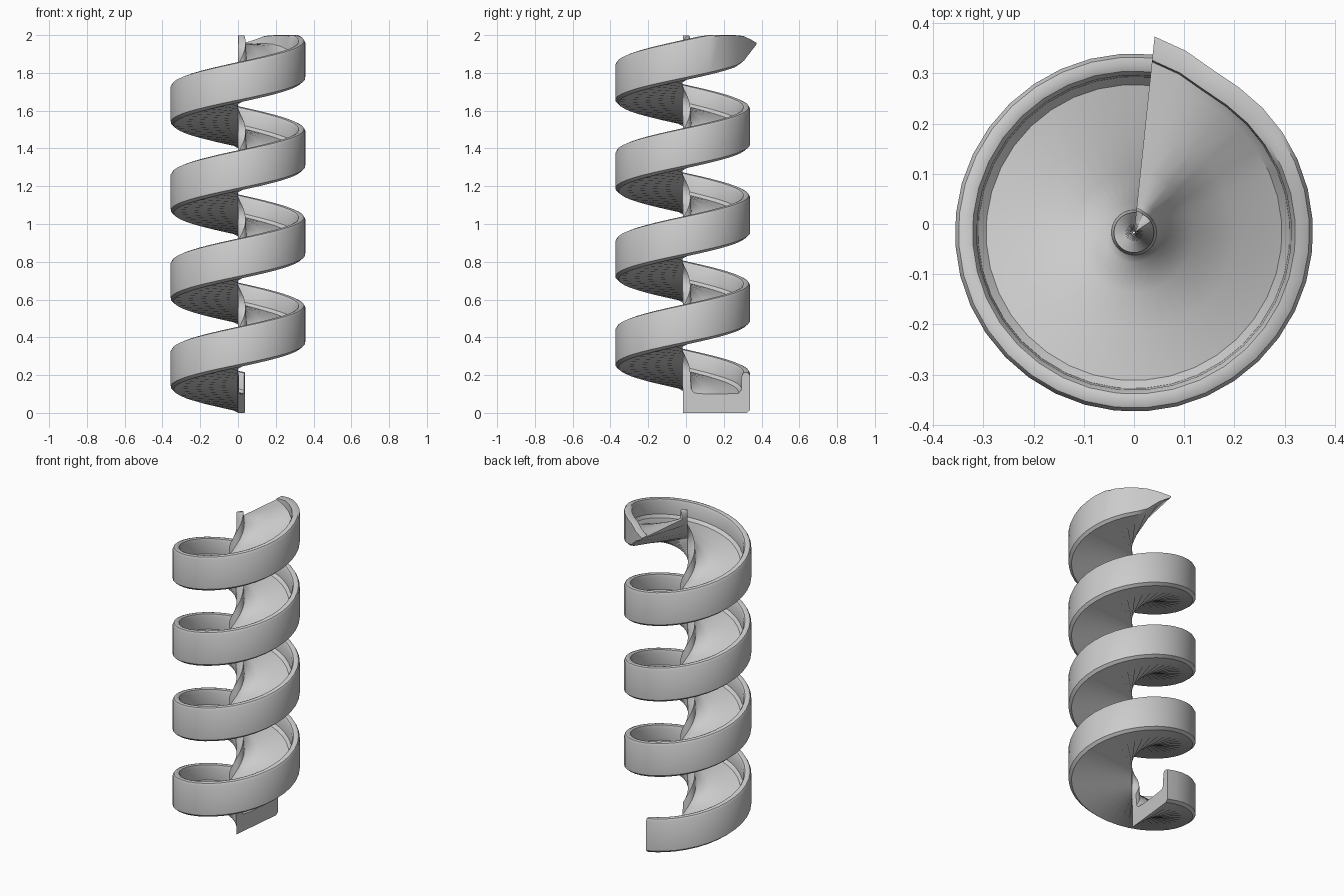
import bpy, bmesh, math
from mathutils import Vector

if "Cube" in bpy.data.objects:
    bpy.data.objects.remove(bpy.data.objects["Cube"])

TURNS, SEG, PITCH = 4, 36, 0.467
START = math.radians(84)
CENTRE = Vector((0, -0.017, 0))

# solid trough section: (radius, height), flat base, outer wall, floor, inner wall
PROFILE = [(0.002, 0), (0.34, 0), (0.357, 0.014), (0.357, 0.197), (0.350, 0.210),
           (0.336, 0.215), (0.322, 0.210), (0.314, 0.195), (0.311, 0.12), (0.295, 0.103),
           (0.20, 0.10), (0.12, 0.10), (0.06, 0.105), (0.045, 0.125), (0.040, 0.20),
           (0.022, 0.207), (0.002, 0.203)]


def clamp(t):
    return max(0.0, min(1.0, t))


def section(i):
    """Trough section at step i; the last steps fill up and taper to a thin lip."""
    turn = i / SEG
    left = (TURNS - turn) * 360            # degrees remaining to the end
    fill = clamp((52 - left) / 45)
    lip = clamp((22 - left) / 22)
    pts = []
    for k, (r, h) in enumerate(PROFILE):
        z = min(turn * PITCH + h, 2.0 - (0.215 - h) * 0.15 if h > 0.18 else 9)
        if 8 <= k <= 13:                   # floor rises into the entry step
            z += (1.955 - z) * fill
        z += (1.955 + 0.04 * (h - 0.1) - z) * lip
        rr = r * (1 + 0.10 * lip)
        a = START + turn * math.tau
        pts.append(CENTRE + Vector((rr * math.cos(a), rr * math.sin(a), z)))
    return pts


# helical trough swept around the axis
bm = bmesh.new()
rings = [[bm.verts.new(p) for p in section(i)] for i in range(TURNS * SEG + 1)]
n = len(PROFILE)
for a, b in zip(rings, rings[1:]):
    for k in range(n):
        m = (k + 1) % n
        bm.faces.new((a[k], a[m], b[m], b[k]))
# end caps
bm.faces.new(rings[0])
bm.faces.new(rings[-1][::-1])
bmesh.ops.recalc_face_normals(bm, faces=bm.faces)
mesh = bpy.data.meshes.new("spiral_trough")
bm.to_mesh(mesh)
bm.free()
trough = bpy.data.objects.new("spiral_trough", mesh)
bpy.context.collection.objects.link(trough)

bpy.context.view_layer.objects.active = trough
trough.select_set(True)
bpy.ops.object.shade_smooth_by_angle(angle=math.radians(40))
